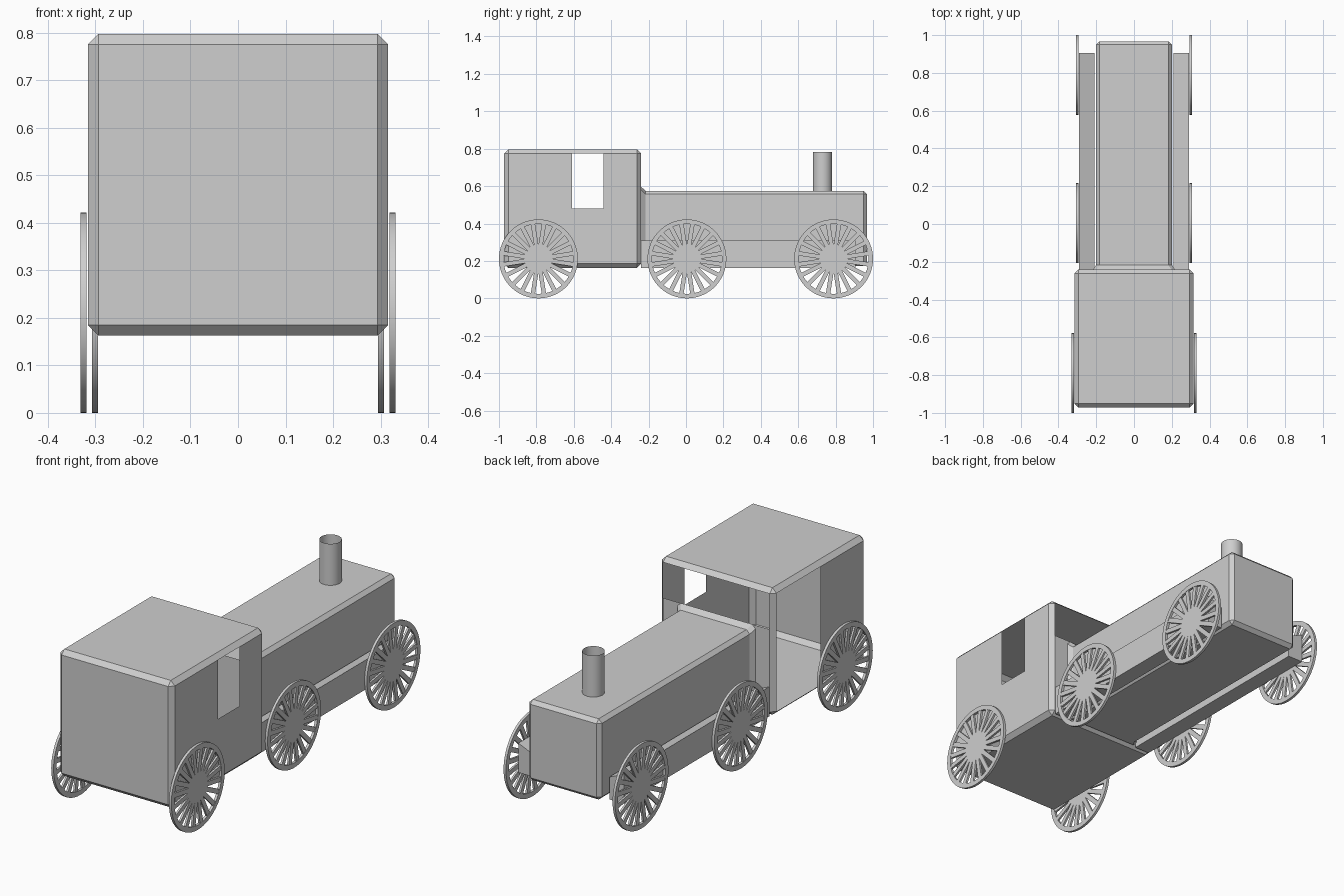
import bpy, bmesh, math
from mathutils import Vector, Matrix

if "Cube" in bpy.data.objects:
    bpy.data.objects.remove(bpy.data.objects["Cube"])

grey = bpy.data.materials.new("plain_grey")
grey.diffuse_color = (0.62, 0.62, 0.62, 1)
grey.use_nodes = True
grey.node_tree.nodes["Principled BSDF"].inputs["Base Color"].default_value = grey.diffuse_color


def finish(bm, name, smooth=False):
    bm.normal_update()
    mesh = bpy.data.meshes.new(name)
    bm.to_mesh(mesh)
    bm.free()
    mesh.materials.append(grey)
    ob = bpy.data.objects.new(name, mesh)
    bpy.context.collection.objects.link(ob)
    if smooth:
        bpy.ops.object.select_all(action='DESELECT')
        ob.select_set(True)
        bpy.context.view_layer.objects.active = ob
        bpy.ops.object.shade_smooth_by_angle(angle=math.radians(30))
    return ob


def add_box(bm, lo, hi):
    lo, hi = Vector(lo), Vector(hi)
    size = hi - lo
    mat = Matrix.Translation((lo + hi) / 2) @ Matrix.Diagonal((*size, 1))
    return bmesh.ops.create_cube(bm, size=1, matrix=mat)["verts"]


def cut(bm, axis, value):
    co, no = Vector((0, 0, 0)), Vector((0, 0, 0))
    co[axis], no[axis] = value, 1
    bmesh.ops.bisect_plane(bm, geom=bm.verts[:] + bm.edges[:] + bm.faces[:],
                           plane_co=co, plane_no=no)


# Cab: thin chamfered shell with a side window, a doorway and an open upper back
bm = bmesh.new()
add_box(bm, (-0.316, -0.972, 0.163), (0.316, -0.24, 0.797))
bmesh.ops.bevel(bm, geom=bm.edges[:], offset=0.022, segments=1,
                affect='EDGES', clamp_overlap=True)
for axis, value in ((1, -0.61), (1, -0.44), (2, 0.48), (2, 0.597)):
    cut(bm, axis, value)
bm.normal_update()
openings = []
for f in bm.faces:
    c, n = f.calc_center_median(), f.normal
    window = n.x > 0.9 and -0.61 < c.y < -0.44 and c.z > 0.48
    doorway = n.x < -0.9 and c.y > -0.61
    back = n.y > 0.9 and c.z > 0.597
    if window or doorway or back:
        openings.append(f)
bmesh.ops.delete(bm, geom=openings, context='FACES')
finish(bm, "cab")

# Boiler: long chamfered box that flares where it meets the cab
bm = bmesh.new()
Y0 = -0.24
add_box(bm, (-0.2, Y0, 0.172), (0.2, 0.967, 0.575))
edges = [e for e in bm.edges if any(v.co.y > 0 for v in e.verts)]
bmesh.ops.bevel(bm, geom=edges, offset=0.018, segments=1, affect='EDGES')
cut(bm, 1, -0.217)
for v in bm.verts:
    if v.co.y < Y0 + 0.005:
        v.co.x *= 1.08
        if v.co.z > 0.4:
            v.co.z += 0.022
bm.normal_update()
bmesh.ops.delete(bm, geom=[f for f in bm.faces if f.normal.y < -0.95],
                 context='FACES')
finish(bm, "boiler")

# Running boards, tops sloping down toward the boiler
for side, label in ((-1, "left"), (1, "right")):
    bm = bmesh.new()
    for v in add_box(bm, (0.21, -0.24, 0.163), (0.292, 0.905, 0.31)):
        if v.co.x < 0.25 and v.co.z > 0.25:
            v.co.z = 0.275
        v.co.x *= side
    bmesh.ops.recalc_face_normals(bm, faces=bm.faces[:])
    finish(bm, label + "_running_board")

# Chimney: open tube
bm = bmesh.new()
bmesh.ops.create_cone(bm, cap_ends=False, segments=32, radius1=0.051,
                      radius2=0.051, depth=0.212,
                      matrix=Matrix.Translation((0, 0.73, 0.676)))
finish(bm, "chimney", True)

# Wheel: square-section rim and twenty straight spokes, axle along x
R, RIM, HALF, SPOKES, SEG = 0.211, 0.187, 0.0065, 20, 60
bm = bmesh.new()
rings = []
for i in range(SEG):
    a = math.tau * i / SEG
    rings.append([bm.verts.new((x, r * math.cos(a), r * math.sin(a)))
                  for x, r in ((-HALF, RIM), (-HALF, R), (HALF, R), (HALF, RIM))])
for i in range(SEG):
    p, q = rings[i], rings[(i + 1) % SEG]
    for j in range(4):
        k = (j + 1) % 4
        bm.faces.new((p[j], p[k], q[k], q[j]))
bmesh.ops.recalc_face_normals(bm, faces=bm.faces[:])
for i in range(SPOKES):
    verts = add_box(bm, (-0.005, 0, -0.0115), (0.005, RIM + 0.006, 0.0115))
    bmesh.ops.rotate(bm, verts=verts, cent=(0, 0, 0),
                     matrix=Matrix.Rotation(math.tau * (i + 0.5) / SPOKES, 3, 'X'))
first = finish(bm, "wheel", True)

# Three pairs of wheels; the cab pair sits further out
for label, y, x in (("cab", -0.789, 0.325), ("middle", 0.005, 0.301),
                    ("end", 0.789, 0.301)):
    for side, hand in ((-1, "left"), (1, "right")):
        ob = bpy.data.objects.new(f"{label}_{hand}_wheel", first.data)
        ob.location = (side * x, y, R)
        bpy.context.collection.objects.link(ob)
bpy.data.objects.remove(first)
